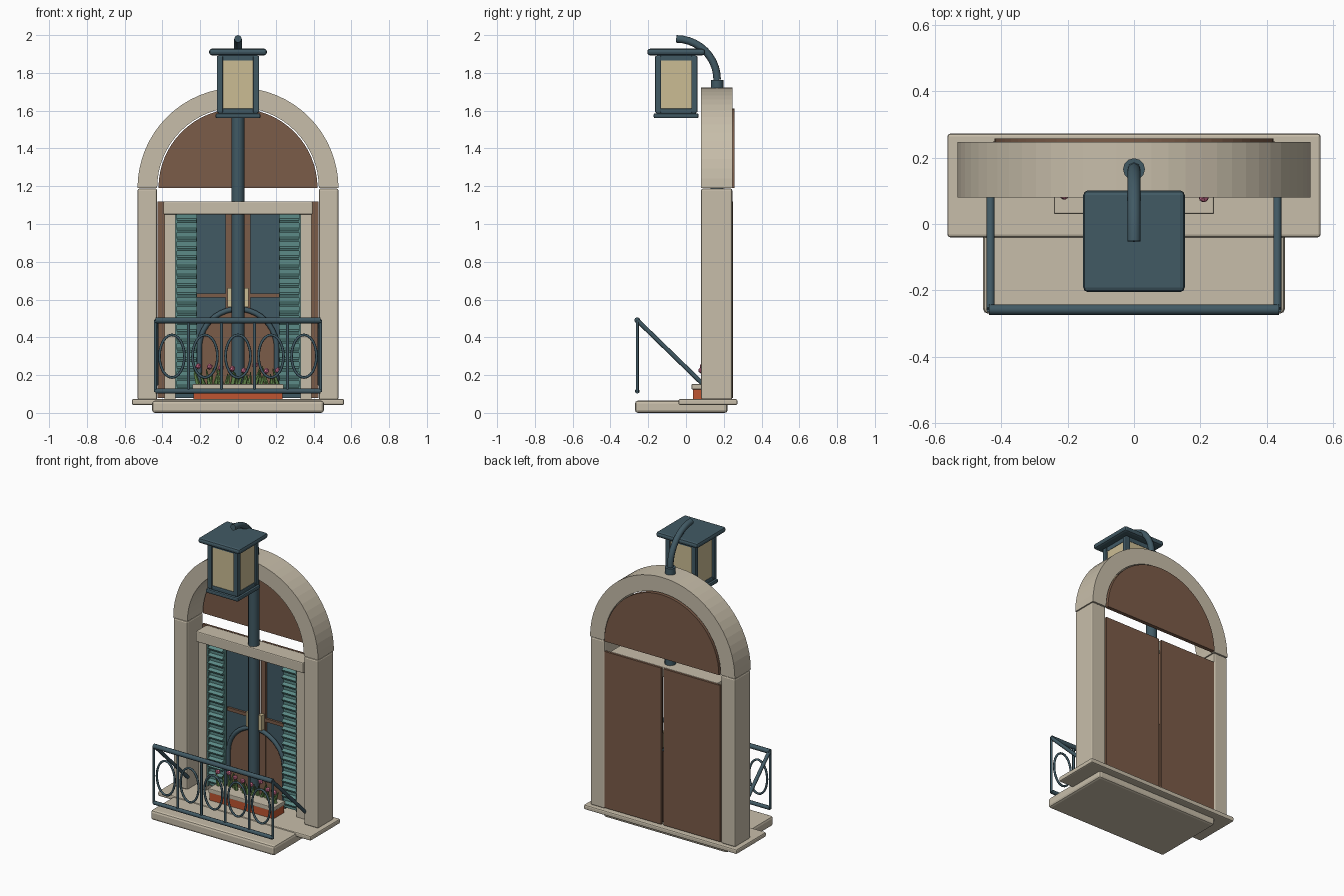
import bpy, bmesh, math, random
from mathutils import Vector, Matrix

if "Cube" in bpy.data.objects:
    bpy.data.objects.remove(bpy.data.objects["Cube"], do_unlink=True)
random.seed(4)


def material(name, code):
    lin = [(int(code[i:i + 2], 16) / 255) ** 2.2 for i in (0, 2, 4)] + [1]
    m = bpy.data.materials.new(name)
    m.use_nodes = True
    m.diffuse_color = lin
    m.node_tree.nodes["Principled BSDF"].inputs["Base Color"].default_value = lin
    return m


STONE = material("stone", "c6bca8")
WOOD = material("brown_wood", "7a5c4a")
METAL = material("slate_metal", "435a64")
TEAL = material("teal_paint", "5c8a86")
GLOW = material("lamp_glass", "cabb92")
CLAY = material("terracotta", "bd5634")
PINK = material("pink_petal", "d0708f")
GREEN = material("leaf_green", "5f8049")


def finish(bm, name, mat, smooth=False):
    bmesh.ops.recalc_face_normals(bm, faces=bm.faces)
    me = bpy.data.meshes.new(name)
    bm.to_mesh(me)
    bm.free()
    me.materials.append(mat)
    if smooth:
        me.shade_smooth()
    ob = bpy.data.objects.new(name, me)
    bpy.context.collection.objects.link(ob)
    return ob


def box(name, x, y, z, mat, bevel=0.0, tilt=0.0):
    """Box from (low, high) ranges on each axis."""
    size = [b - a for a, b in (x, y, z)]
    mid = [(a + b) / 2 for a, b in (x, y, z)]
    bm = bmesh.new()
    bmesh.ops.create_cube(bm, size=1, matrix=Matrix.Diagonal((*size, 1)))
    if bevel:
        bmesh.ops.bevel(bm, geom=bm.edges[:], offset=bevel, segments=2,
                        profile=0.5, affect='EDGES')
    ob = finish(bm, name, mat)
    ob.location = mid
    ob.rotation_euler.x = tilt
    return ob


def pair(name, x, y, z, mat, bevel=0.0, tilt=0.0):
    """The same box on the left (+x) and the right (-x)."""
    box("left_" + name, x, y, z, mat, bevel, tilt)
    box("right_" + name, (-x[1], -x[0]), y, z, mat, bevel, tilt)


def tube(name, pts, r, mat=METAL, closed=False, sides=2):
    cu = bpy.data.curves.new(name, 'CURVE')
    cu.dimensions = '3D'
    cu.bevel_depth = r
    cu.bevel_resolution = sides
    cu.use_fill_caps = True
    sp = cu.splines.new('POLY')
    sp.points.add(len(pts) - 1)
    for p, co in zip(sp.points, pts):
        p.co = (*co, 1)
    sp.use_cyclic_u = closed
    cu.materials.append(mat)
    ob = bpy.data.objects.new(name, cu)
    bpy.context.collection.objects.link(ob)
    return ob


def arc(r, cx, cz, n, start=0.0, end=math.pi, rz=None):
    rz = rz or r
    return [(cx + r * math.cos(start + (end - start) * i / n),
             cz + rz * math.sin(start + (end - start) * i / n)) for i in range(n + 1)]


def prism(name, outline, y, mat):
    """Extrude an x-z outline through a y range."""
    bm = bmesh.new()
    face = bm.faces.new([bm.verts.new((px, y[0], pz)) for px, pz in outline])
    ext = bmesh.ops.extrude_face_region(bm, geom=[face])
    moved = [v for v in ext["geom"] if isinstance(v, bmesh.types.BMVert)]
    bmesh.ops.translate(bm, vec=(0, y[1] - y[0], 0), verts=moved)
    return finish(bm, name, mat)


# Balcony slab and sill
box("balcony_slab", (-.455, .455), (-.27, .22), (0, .065), STONE, .015)
box("sill", (-.562, .562), (-.04, .272), (.042, .073), STONE, .008)

# Pillars, arch and half-round panel
pair("pillar", (.428, .532), (.08, .245), (.07, 1.188), STONE, .01)
SPRING = 1.19
prism("arch", arc(.532, 0, SPRING, 32) + arc(.428, 0, SPRING, 32)[::-1], (.08, .247), STONE)
prism("arch_panel", arc(.421, 0, SPRING, 32), (.232, .257), WOOD)

# Inner frame
box("lintel", (-.395, .395), (.12, .232), (1.05, 1.12), STONE, .006)
pair("jamb", (.33, .39), (.14, .232), (.07, 1.052), STONE)

# Back boards and doors
pair("back_board", (.009, .425), (.234, .248), (.08, 1.118), WOOD)
pair("door_pane", (.05, .335), (.212, .23), (.08, 1.05), METAL)
pair("door_stile", (.03, .065), (.198, .23), (.08, 1.05), WOOD)
pair("door_rail", (.03, .22), (.198, .225), (.61, .632), WOOD)
pair("door_handle", (.034, .056), (.165, .2), (.56, .66), GLOW)
lower = [(.205, .08)] + arc(.205, 0, .345, 20) + [(-.205, .08)]
prism("lower_door_panel", lower, (.2, .214), WOOD)
tube("panel_hoop", [(x, .192, z) for x, z in lower], .014)

# Louvred shutters
pair("shutter_board", (.217, .333), (.165, .19), (.1, 1.05), TEAL)
pair("shutter_outer_edge", (.322, .333), (.148, .17), (.1, 1.05), TEAL)
for i in range(19):
    z = .135 + i * .049
    pair(f"slat_{i}", (.219, .324), (.146, .172), (z - .008, z + .008), TEAL, 0, .45)

# Railing
HALF, FRONT = .437, -.258
for label, z, r in (("top", .49, .016), ("bottom", .115, .013)):
    tube(label + "_rail", [(-HALF, FRONT, z), (HALF, FRONT, z)], r)
for i in range(6):
    x = -HALF + i * HALF * 2 / 5
    tube(f"baluster_{i}", [(x, FRONT, .11), (x, FRONT, .49)], .008)
for i in range(5):
    ring = arc(.066, (i - 2) * HALF * 2 / 5, .3, 24, 0, math.tau, .113)[:-1]
    tube(f"railing_ring_{i}", [(x, FRONT, z) for x, z in ring], .007, closed=True)
for side, x in (("left", .432), ("right", -.432)):
    tube(side + "_brace", [(x, FRONT, .49), (x, .09, .152)], .012)

# Planter with flowers
box("planter", (-.235, .235), (.036, .145), (.073, .126), CLAY)
box("planter_rim", (-.241, .241), (.03, .15), (.124, .152), STONE, .004)
for i in range(15):
    x = -.21 + i * .03
    y = random.uniform(.09, .135)
    for k in range(2):
        tip = Vector((x + random.uniform(-.03, .03), y + random.uniform(-.01, .015),
                      random.uniform(.2, .25)))
        root = Vector((x, y, .145))
        aim = tip - root
        bm = bmesh.new()
        bmesh.ops.create_cone(bm, cap_ends=True, segments=5, radius1=.014, radius2=.002,
                              depth=aim.length,
                              matrix=Matrix.Translation((root + tip) / 2)
                              @ aim.to_track_quat('Z', 'Y').to_matrix().to_4x4())
        finish(bm, f"leaf_{i}_{k}", GREEN)
    if i % 2 == 0:
        bm = bmesh.new()
        bmesh.ops.create_icosphere(bm, subdivisions=1, radius=.017, matrix=Matrix.Translation(
            (x, y - .012, random.uniform(.215, .255))))
        finish(bm, f"blossom_{i}", PINK)

# Lamp post and curved arm
POST, LAMP = .165, -.052
tube("lamp_post", [(0, POST, .08), (0, POST, 1.66)], .034, sides=4)
tube("arm_collar", [(0, POST, 1.70), (0, POST, 1.762)], .033, sides=4)
bend = arc(.217, LAMP, 1.763, 10, 0, math.pi / 2)
tube("lamp_arm", [(0, y, z) for y, z in bend], .02)


# Lantern
def lantern_plate(name, half, z, mat=METAL, bevel=0.0):
    box(name, (-half, half), (LAMP - half, LAMP + half), z, mat, bevel)


lantern_plate("lantern_roof", .153, (1.893, 1.928), bevel=.014)
lantern_plate("lantern_neck", .102, (1.865, 1.895))
lantern_plate("lantern_glass", .1, (1.61, 1.87), GLOW)
lantern_plate("lantern_foot", .106, (1.582, 1.612), bevel=.008)
lantern_plate("lantern_base", .119, (1.56, 1.586), bevel=.008)
for sx in (-1, 1):
    for sy in (-1, 1):
        cx, cy = sx * .096, LAMP + sy * .096
        box(f"lantern_corner_{sx}_{sy}", (cx - .016, cx + .016), (cy - .016, cy + .016),
            (1.59, 1.89), METAL, .005)
